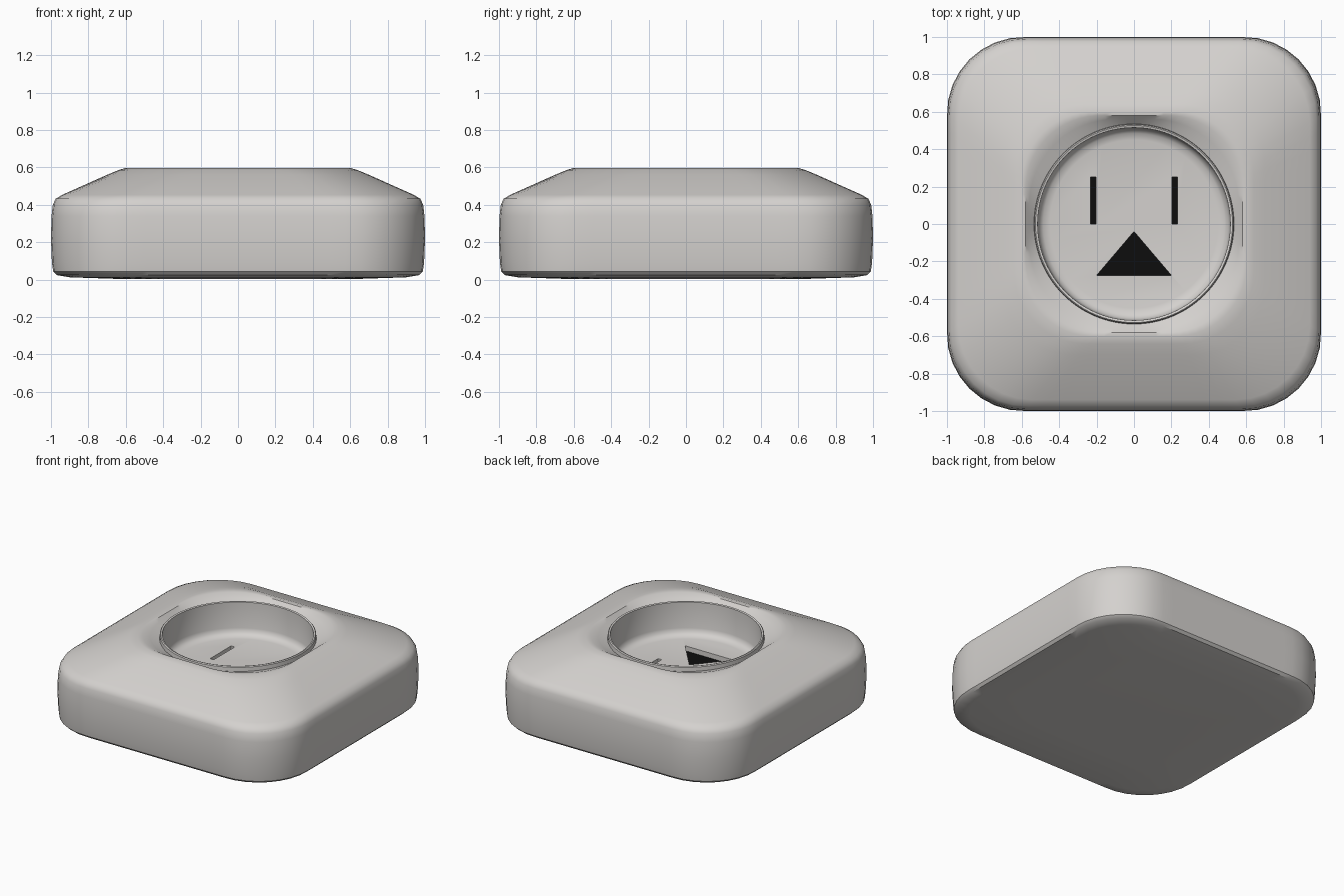
import bpy, bmesh, math

if "Cube" in bpy.data.objects:
    bpy.data.objects.remove(bpy.data.objects["Cube"])

def material(name, rgb):
    m = bpy.data.materials.new(name)
    m.diffuse_color = (*rgb, 1)
    m.use_nodes = True
    m.node_tree.nodes["Principled BSDF"].inputs["Base Color"].default_value = m.diffuse_color
    return m

shell = material("warm light grey plastic", (0.66, 0.64, 0.62))
black = material("slot black", (0.004, 0.004, 0.004))
N = 96

def radius(half, r, a):
    """Distance from centre to a rounded square along angle a."""
    c, s = abs(math.cos(a)), abs(math.sin(a))
    k = half - r
    if k <= 1e-6:
        return half
    t = half / max(c, s)
    if min(c, s) * t <= k:
        return t
    b = k * (c + s)
    return b + math.sqrt(max(0, b * b - 2 * k * k + r * r))

def make(name, bm, mat):
    bmesh.ops.recalc_face_normals(bm, faces=bm.faces)
    me = bpy.data.meshes.new(name)
    bm.to_mesh(me)
    bm.free()
    ob = bpy.data.objects.new(name, me)
    bpy.context.collection.objects.link(ob)
    me.materials.append(mat)
    return ob

def prism(name, pts, z0, z1, mat):
    bm = bmesh.new()
    f = bm.faces.new([bm.verts.new((x, y, z0)) for x, y in pts])
    g = bmesh.ops.extrude_face_region(bm, geom=[f])["geom"]
    for v in g:
        if isinstance(v, bmesh.types.BMVert):
            v.co.z = z1
    return make(name, bm, mat)

# Body: rounded square rings (half width, corner radius, height), bottom to recess floor
rings = [(0.60, 0.30, 0.002), (0.90, 0.36, 0.012), (0.97, 0.39, 0.024), (0.988, 0.40, 0.042),
         (0.995, 0.41, 0.09), (1.0, 0.41, 0.22), (0.997, 0.41, 0.34), (0.99, 0.41, 0.40),
         (0.975, 0.41, 0.432), (0.94, 0.40, 0.453), (0.70, 0.38, 0.56), (0.64, 0.38, 0.585),
         (0.60, 0.38, 0.597), (0.58, 0.40, 0.595), (0.56, 0.46, 0.575), (0.535, 0.535, 0.55),
         # raised lip around the socket
         (0.533, 0.533, 0.580), (0.527, 0.527, 0.587), (0.515, 0.515, 0.583),
         # recess wall and rounded floor edge
         (0.513, 0.513, 0.39), (0.505, 0.505, 0.362), (0.485, 0.485, 0.344), (0.45, 0.45, 0.336)]
bm = bmesh.new()
loops = []
for half, r, z in rings:
    loop = []
    for i in range(N):
        a = 2 * math.pi * i / N
        d = radius(half, r, a)
        loop.append(bm.verts.new((d * math.cos(a), d * math.sin(a), z)))
    loops.append(loop)
for p, q in zip(loops, loops[1:]):
    for i in range(N):
        j = (i + 1) % N
        bm.faces.new((p[i], p[j], q[j], q[i]))
bm.faces.new(loops[0][::-1])
bm.faces.new(loops[-1])
body = make("socket_body", bm, shell)

# Slots: two blades and a triangular ground hole, cut in with black bottoms
def blade(x):
    return [(x - 0.015, 0.0), (x + 0.015, 0.0), (x + 0.015, 0.25), (x - 0.015, 0.25)]

slots = {"left_slot": blade(-0.217), "right_slot": blade(0.217),
         "ground_slot": [(-0.2, -0.275), (0.2, -0.275), (0.0, -0.04)]}
cutters = []
for name, pts in slots.items():
    c = prism(name + "_cutter", pts, 0.295, 0.40, shell)
    c.hide_render = True
    cutters.append(c)
    mod = body.modifiers.new(name, "BOOLEAN")
    mod.operation = "DIFFERENCE"
    mod.solver = "EXACT"
    mod.object = c
    prism(name + "_bottom", pts, 0.293, 0.299, black)

bpy.context.view_layer.objects.active = body
body.select_set(True)
for mod in list(body.modifiers):
    bpy.ops.object.modifier_apply(modifier=mod.name)
for c in cutters:
    bpy.data.objects.remove(c)
bpy.ops.object.shade_smooth_by_angle(angle=math.radians(35))
